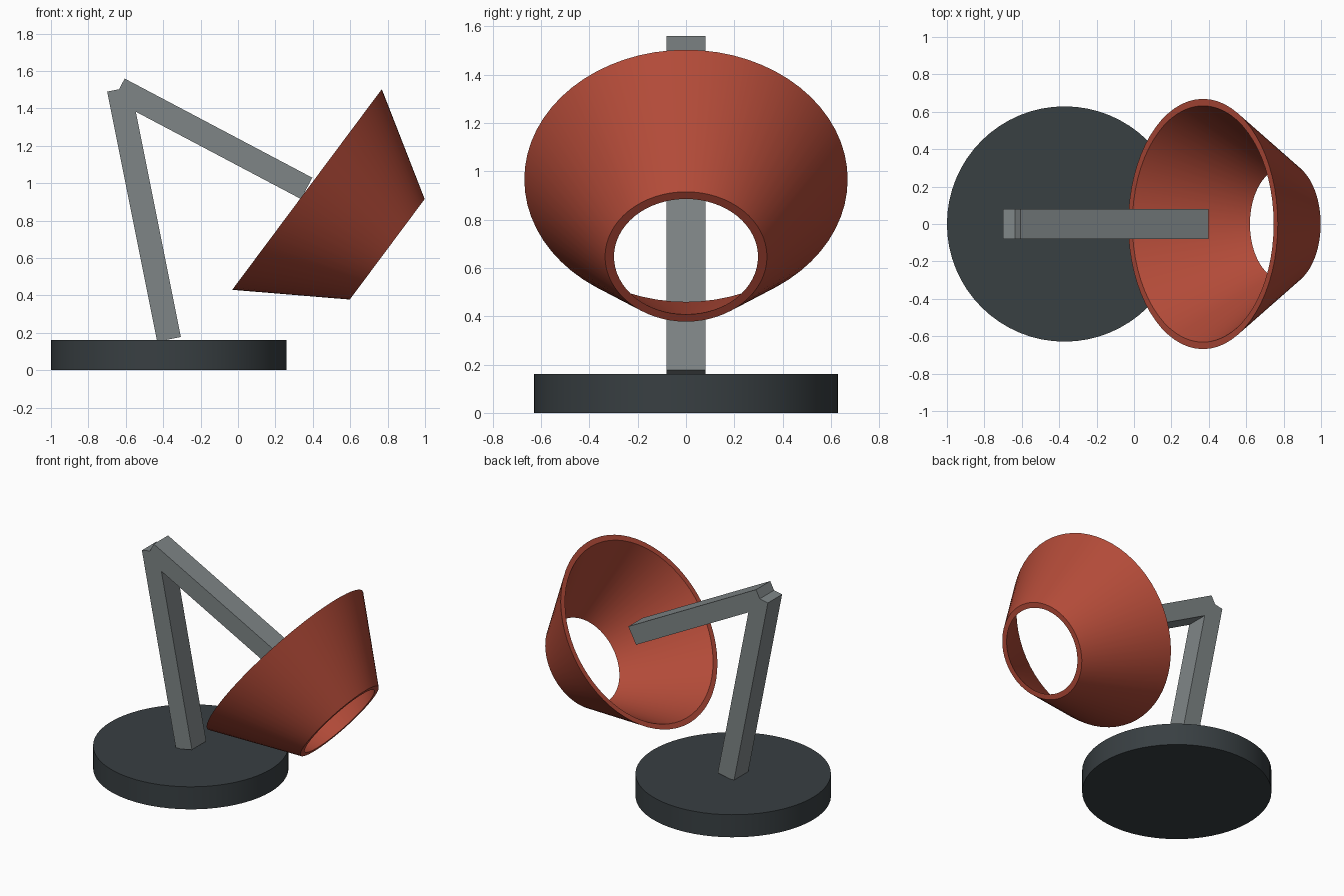
import bpy, bmesh
from math import pi, cos, sin
from mathutils import Vector

if "Cube" in bpy.data.objects:
    bpy.data.objects.remove(bpy.data.objects["Cube"])


def add_object(name, bm, color=None, smooth=False):
    bmesh.ops.recalc_face_normals(bm, faces=bm.faces)
    mesh = bpy.data.meshes.new(name)
    bm.to_mesh(mesh)
    bm.free()
    ob = bpy.data.objects.new(name, mesh)
    bpy.context.collection.objects.link(ob)
    if color:
        mat = bpy.data.materials.new(name + "_paint")
        mat.diffuse_color = (*color, 1)
        mat.use_nodes = True
        mat.node_tree.nodes["Principled BSDF"].inputs["Base Color"].default_value = mat.diffuse_color
        mesh.materials.append(mat)
    if smooth:
        bpy.ops.object.select_all(action='DESELECT')
        ob.select_set(True)
        bpy.context.view_layer.objects.active = ob
        bpy.ops.object.shade_smooth_by_angle()
    return ob


def arm(name, start, end, thick=0.129, width=0.16):
    """Square bar in the xz plane between two centre points."""
    a, b = Vector((start[0], 0, start[1])), Vector((end[0], 0, end[1]))
    d = (b - a).normalized()
    side = Vector((d.z, 0, -d.x)) * thick / 2
    bm = bmesh.new()
    profile = [bm.verts.new(p + Vector((0, -width / 2, 0)))
               for p in (a - side, a + side, b + side, b - side)]
    face = bm.faces.new(profile)
    ext = bmesh.ops.extrude_face_region(bm, geom=[face])
    verts = [v for v in ext["geom"] if isinstance(v, bmesh.types.BMVert)]
    bmesh.ops.translate(bm, verts=verts, vec=(0, width, 0))
    return add_object(name, bm, (0.21, 0.235, 0.24))


def lathe_ring(name, profile, color, segments=64):
    """Revolve a closed (radius, height) profile around local z."""
    bm = bmesh.new()
    rings = [[bm.verts.new((r * cos(2 * pi * i / segments), r * sin(2 * pi * i / segments), h))
              for i in range(segments)] for r, h in profile]
    for k, ring in enumerate(rings):
        nxt = rings[(k + 1) % len(rings)]
        for i in range(segments):
            j = (i + 1) % segments
            bm.faces.new((ring[i], ring[j], nxt[j], nxt[i]))
    return add_object(name, bm, color, True)


# Round base
bm = bmesh.new()
bmesh.ops.create_cone(bm, cap_ends=True, segments=64, radius1=0.629, radius2=0.629, depth=0.16)
base = add_object("base", bm, (0.04, 0.05, 0.055), True)
base.location = (-0.371, 0, 0.08)

# Two arms meeting at the elbow
elbow = (-0.636, 1.502)
arm("lower_arm", (-0.369, 0.165), elbow)
arm("upper_arm", elbow, (0.367, 0.972))

# Open conical shade, tilted so its narrow end points right and down
shade = lathe_ring("shade", [(0.669, 0), (0.335, 0.535), (0.298, 0.535), (0.632, 0)],
                   (0.45, 0.07, 0.04))
shade.rotation_euler = Vector((0.802, 0, -0.598)).to_track_quat('Z', 'Y').to_euler()
shade.location = (0.369, 0, 0.966)
